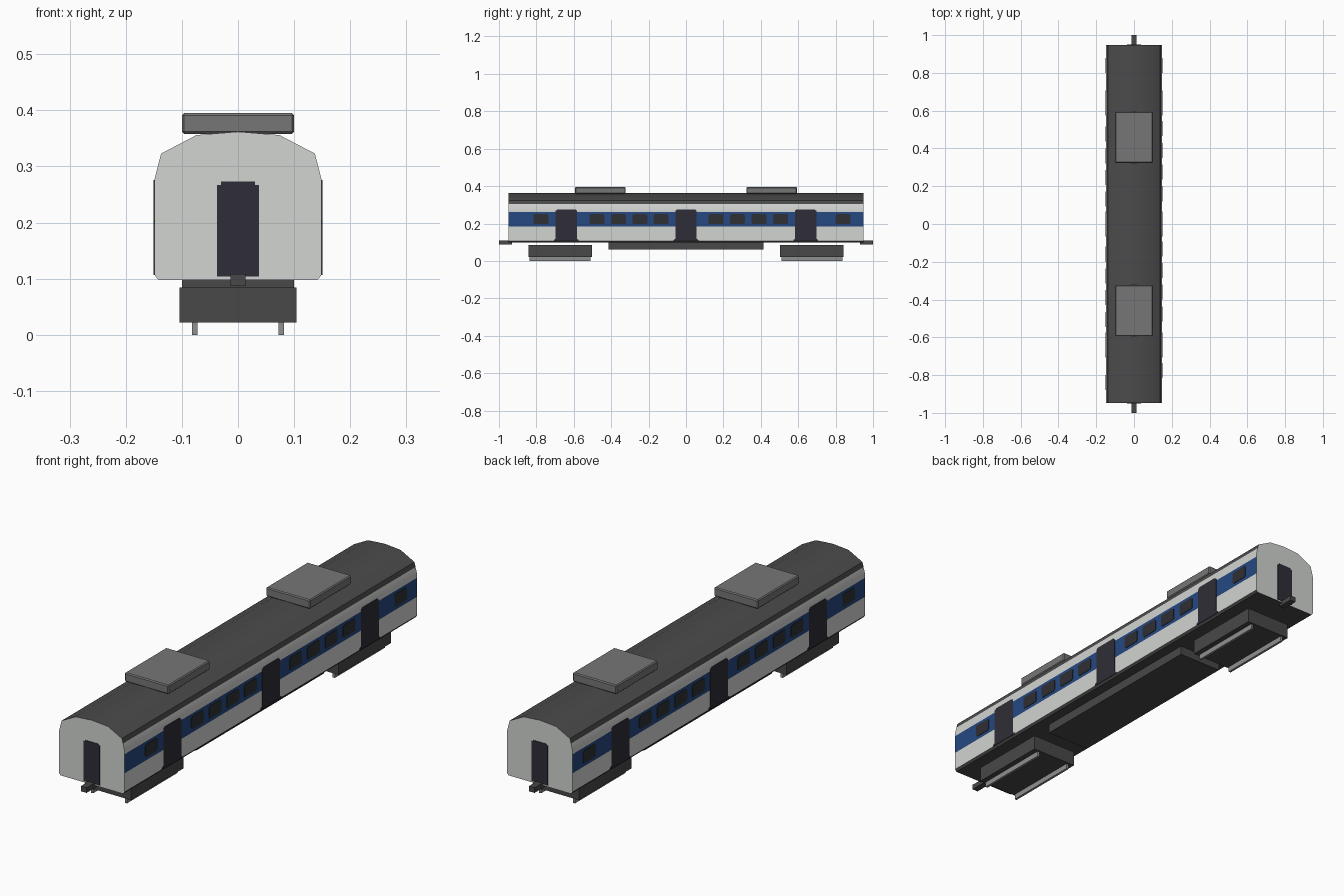
import bpy
import bmesh

old = bpy.data.objects.get("Cube")
if old:
    bpy.data.objects.remove(old, do_unlink=True)


def material(name, rgb):
    m = bpy.data.materials.new(name)
    m.use_nodes = True
    m.diffuse_color = (*rgb, 1)
    m.node_tree.nodes["Principled BSDF"].inputs["Base Color"].default_value = (*rgb, 1)
    return m


WHITE = material("pale grey paint", (0.64, 0.66, 0.64))
BLUE = material("blue stripe", (0.018, 0.065, 0.22))
ROOF = material("dark grey roof", (0.07, 0.07, 0.07))
DOOR = material("dark door", (0.028, 0.027, 0.038))
GLASS = material("dark glass", (0.028, 0.029, 0.034))
UNIT = material("mid grey unit", (0.18, 0.18, 0.185))
UNDER = material("underframe grey", (0.065, 0.065, 0.065))
STEEL = material("steel", (0.28, 0.28, 0.28))


def finish(name, bm, mats):
    bmesh.ops.recalc_face_normals(bm, faces=bm.faces)
    mesh = bpy.data.meshes.new(name)
    bm.to_mesh(mesh)
    bm.free()
    for m in mats:
        mesh.materials.append(m)
    ob = bpy.data.objects.new(name, mesh)
    bpy.context.collection.objects.link(ob)
    return ob


def prism(name, points, shift, mats):
    """Extrude a closed outline by a vector."""
    bm = bmesh.new()
    face = bm.faces.new([bm.verts.new(p) for p in points])
    grown = bmesh.ops.extrude_face_region(bm, geom=[face])["geom"]
    bmesh.ops.translate(bm, vec=shift,
                        verts=[v for v in grown if isinstance(v, bmesh.types.BMVert)])
    return finish(name, bm, mats)


def box(name, x, y, z, mat, bevel=0):
    """Box from (low, high) ranges on each axis."""
    ob = prism(name, [(x[0], y[0], z[0]), (x[1], y[0], z[0]),
                      (x[1], y[1], z[0]), (x[0], y[1], z[0])],
               (0, 0, z[1] - z[0]), [mat])
    if bevel:
        mod = ob.modifiers.new("soft edges", "BEVEL")
        mod.width = bevel
        mod.segments = 1
    return ob


def mirrored(half):
    """Complete a half outline running from bottom to top."""
    return half + [(-u, z) for u, z in reversed(half) if u > 0]


# Body shell, with profile points at the paint boundaries
STRIPE_LOW, STRIPE_HIGH, ROOF_LOW = 0.184, 0.262, 0.304
END = 0.948
profile = mirrored([(0.142, 0.098), (0.149, 0.107), (0.149, STRIPE_LOW),
                    (0.149, STRIPE_HIGH), (0.149, 0.276), (0.142, ROOF_LOW),
                    (0.137, 0.323), (0.074, 0.356), (0, 0.362)])
body = prism("body", [(x, -END, z) for x, z in profile], (0, 2 * END, 0),
             [WHITE, BLUE, ROOF, UNDER])
for f in body.data.polygons:
    z = f.center.z
    if abs(f.normal.y) > 0.9:
        f.material_index = 0
    elif z > ROOF_LOW:
        f.material_index = 2
    elif STRIPE_LOW < z < STRIPE_HIGH:
        f.material_index = 1
    elif z < 0.106:
        f.material_index = 3
bpy.context.view_layer.objects.active = body
body.select_set(True)
bpy.ops.object.shade_smooth_by_angle(angle=0.55)
body.select_set(False)

# Side doors and windows, as thin plates
side_door = mirrored([(0.066, 0.107), (0.066, 0.113), (0.057, 0.118),
                      (0.057, 0.268), (0.048, 0.276)])
window = mirrored([(0.034, 0.198), (0.040, 0.204), (0.040, 0.244), (0.034, 0.250)])
inner = [-0.476, -0.361, -0.247, -0.133, 0.16, 0.275, 0.39, 0.506]


def side_plate(name, outline, side, y, mat):
    prism(name, [(side * 0.147, y + u, z) for u, z in outline],
          (side * 0.004, 0, 0), [mat])


for side, label, first in ((1, "left", -0.775), (-1, "right", -0.84)):
    for i, y in enumerate((-0.64, 0, 0.64)):
        side_plate(f"{label}_door_{i + 1}", side_door, side, y, DOOR)
    for i, y in enumerate([first] + [side * y for y in inner] + [0.84]):
        side_plate(f"{label}_window_{i + 1}", window, side, y, GLASS)

# Parts repeated at both ends
end_door = mirrored([(0.037, 0.104), (0.037, 0.267), (0.030, 0.267), (0.030, 0.273)])
for s, label in ((-1, "front"), (1, "rear")):
    def span(a, b):
        return sorted((s * a, s * b))

    prism(f"{label}_end_door", [(x, s * (END - 0.002), z) for x, z in end_door],
          (0, s * 0.004, 0), [DOOR])
    box(f"{label}_coupler", (-0.013, 0.013), span(0.93, 1), (0.087, 0.108), UNDER)
    box(f"{label}_roof_unit", (-0.1, 0.1), span(0.323, 0.593), (0.358, 0.395), UNIT, 0.004)
    box(f"{label}_bogie", (-0.104, 0.104), span(0.502, 0.843), (0.022, 0.084), UNDER)
    for x in (-0.077, 0.077):
        box(f"{label}_skid", (x - 0.005, x + 0.005), span(0.51, 0.836), (0, 0.024), STEEL)

# Equipment box under the floor
box("underfloor_box", (-0.1, 0.1), (-0.415, 0.415), (0.06, 0.0985), UNDER)
